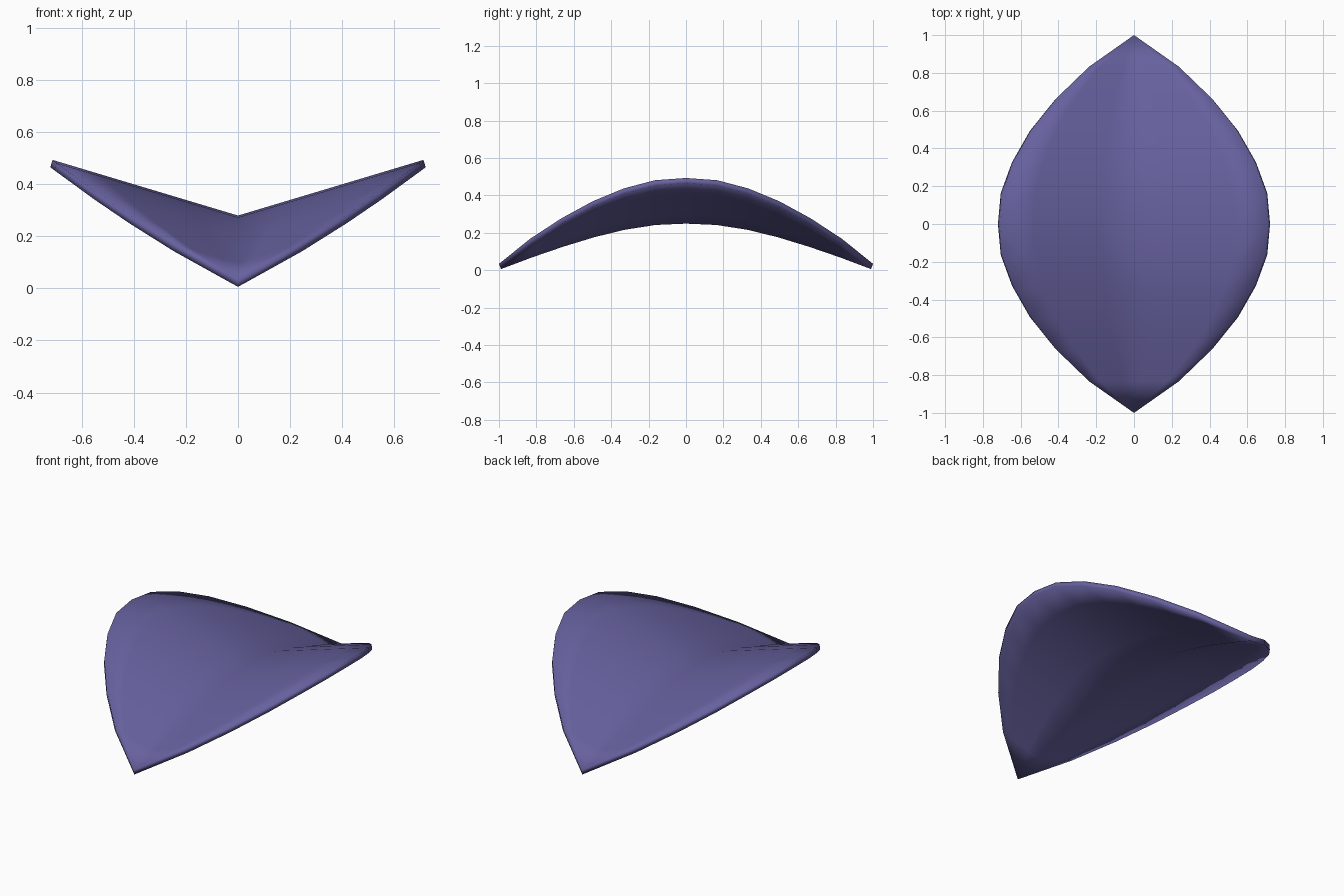
import bpy, bmesh

if "Cube" in bpy.data.objects:
    bpy.data.objects.remove(bpy.data.objects["Cube"])

# Saddle-curved leaf-shaped shell: V cross-section, arched lengthwise
HALF_WIDTH = [0.712, 0.697, 0.637, 0.543, 0.41, 0.237, 0.0]   # from middle to tip
RIM_HEIGHT = [0.493, 0.481, 0.437, 0.368, 0.277, 0.168, 0.034]
SLOPE = 0.3
COLS = 4

bm = bmesh.new()
rows = []
for i in range(-6, 7):
    w, rim = HALF_WIDTH[abs(i)], RIM_HEIGHT[abs(i)]
    row = []
    for c in range(-COLS, COLS + 1):
        x = w * c / COLS
        z = rim - SLOPE * (w - abs(x))
        row.append(bm.verts.new((x, i / 6, z)))
    rows.append(row)
for a, b in zip(rows, rows[1:]):
    for c in range(2 * COLS):
        bm.faces.new((a[c], a[c + 1], b[c + 1], b[c]))
# Collapse the pointed tips
bmesh.ops.remove_doubles(bm, verts=bm.verts, dist=0.001)
for f in bm.faces:
    f.smooth = True
mesh = bpy.data.meshes.new("curved_shell")
bm.to_mesh(mesh)
bm.free()

shell = bpy.data.objects.new("curved_shell", mesh)
bpy.context.collection.objects.link(shell)

# Shell thickness below the upper surface
solid = shell.modifiers.new("thickness", 'SOLIDIFY')
solid.thickness = 0.029
solid.offset = -1
solid.use_even_offset = True

purple = bpy.data.materials.new("muted_purple")
purple.diffuse_color = (0.133, 0.119, 0.342, 1)
purple.use_nodes = True
purple.node_tree.nodes["Principled BSDF"].inputs["Base Color"].default_value = purple.diffuse_color
mesh.materials.append(purple)
